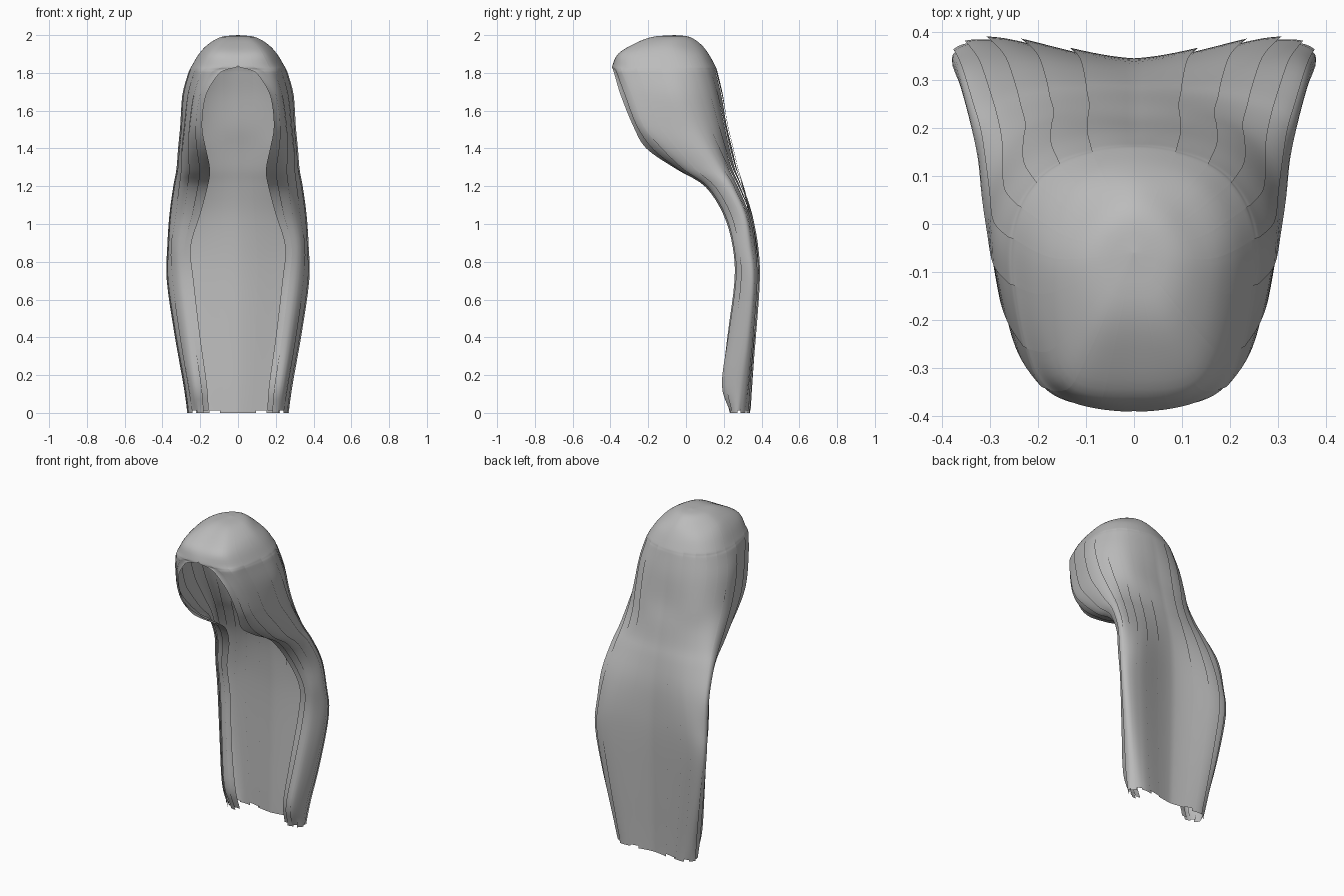
import bpy
from mathutils import Vector

cube = bpy.data.objects.get("Cube")
if cube:
    bpy.data.objects.remove(cube)

# Half cross-sections: z, back y, then x, y of shoulder, side, front, rim
HOOD = [
    (2.00, -.06, 0, -.06, 0, -.06, 0, -.06, 0, -.06),
    (1.99, .02, .06, -.01, .09, -.08, .06, -.17, 0, -.18),
    (1.95, .08, .105, .03, .16, -.09, .11, -.26, 0, -.28),
    (1.90, .12, .148, .07, .207, -.08, .15, -.32, 0, -.36),
    (1.837, .155, .18, .10, .245, -.06, .185, -.325, 0, -.39),
    (1.817, .163, .185, .107, .255, -.055, .20, -.32, .06, -.386),
    (1.79, .17, .19, .115, .265, -.05, .21, -.31, .105, -.378),
    (1.68, .195, .205, .145, .292, -.02, .24, -.26, .17, -.345),
    (1.52, .22, .205, .185, .30, .04, .26, -.20, .19, -.28),
    (1.40, .25, .20, .215, .31, .11, .27, -.10, .17, -.21),
    (1.29, .275, .21, .25, .32, .18, .27, .01, .148, -.05),
]
CAPE = [
    (1.20, .30, .22, .29, .337, .24, .28, .13, .16, .10),
    (1.05, .33, .24, .345, .358, .31, .30, .22, .20, .20),
    (.88, .343, .27, .378, .368, .34, .33, .265, .25, .25),
    (.70, .345, .28, .385, .373, .355, .32, .275, .235, .26),
    (.40, .335, .25, .365, .33, .33, .28, .235, .20, .225),
    (.15, .325, .22, .345, .285, .295, .24, .20, .165, .21),
    (.01, .32, .20, .335, .265, .28, .22, .24, .155, .24),
]


def spline(points, t):
    """Smooth curve through the points, t from 0 to 1."""
    last = len(points) - 1
    t = min(max(t, 0), 1) * last
    i = min(int(t), last - 1)
    f = t - i
    b, c = points[i], points[i + 1]
    a = points[i - 1] if i else b * 2 - c
    d = points[i + 2] if i + 2 <= last else c * 2 - b
    return b + ((c - a) + ((a * 2 - b * 5 + c * 4 - d) + (b * 3 - a - c * 3 + d) * f) * f) * f / 2


columns = [[], [], [], [], []]
for z, back, *pairs in HOOD + CAPE:
    columns[0].append(Vector((0, back, z)))
    for k in range(4):
        columns[k + 1].append(Vector((pairs[2 * k], pairs[2 * k + 1], z)))


def surface(s, v):
    """Point on the half shell: s runs from back to rim, v from crown to hem."""
    row = [spline(c, v) for c in columns]
    # mirrored neighbours keep the back and the closed brow smooth across the middle
    before = Vector((-row[1].x, row[1].y, row[1].z))
    after = row[4] * 2 - row[3]
    closed = min(max(1 - row[4].x / .1, 0), 1)
    after.y += (row[3].y - after.y) * closed
    return spline([before] + row + [after], (1 + 4 * s) / 6)


def lapped(s, v, lift):
    """Surface point raised along the outward normal."""
    e = .004
    ds = surface(min(s + e, 1), v) - surface(max(s - e, 0), v)
    dv = surface(s, min(v + e, 1)) - surface(s, max(v - e, 0))
    p = surface(s, v) + ds.cross(dv).normalized() * lift
    p.x = max(p.x, 0)
    if s in (0, 1) and p.x < .002:
        p.x = 0
    return p


# Overlapping lengthwise locks: one edge raised, the other tucked under its neighbour
BOUNDS = [0, .11, .2, .29, .38, .47, .57, .68, .79, .9, 1]
ROWS, ACROSS = 68, 6
LAP, TUCK, UNDER = .006, .002, .025
verts, faces = [], []
for n, (lo, hi) in enumerate(zip(BOUNDS, BOUNDS[1:])):
    base = len(verts)
    for j in range(ROWS + 1):
        v = j / ROWS
        # locks blend into a smooth crown
        fade = min(max((v - .25) / .2, 0), 1)
        lap = LAP * fade if hi < 1 else 0
        tuck = TUCK * fade if lo > 0 else 0
        start = max(lo - UNDER * fade, 0)
        for i in range(ACROSS + 1):
            f = i / ACROSS
            s = hi if i == ACROSS else start + (hi - start) * f
            p = lapped(s, v, lap * f - tuck * (1 - f))
            if j == ROWS:
                p.z = .012 * (n % 2)      # ragged hem
            verts.append(p)
    for j in range(ROWS):
        for i in range(ACROSS):
            a = base + j * (ACROSS + 1) + i
            b = a + ACROSS + 1
            faces.append((a, a + 1, b + 1, b))

grey = bpy.data.materials.new("plain grey")
grey.use_nodes = True
grey.diffuse_color = (.5, .5, .5, 1)
grey.node_tree.nodes["Principled BSDF"].inputs["Base Color"].default_value = (.5, .5, .5, 1)

mesh = bpy.data.meshes.new("long_hair")
mesh.from_pydata(verts, [], faces)
mesh.materials.append(grey)
hair = bpy.data.objects.new("long_hair", mesh)
bpy.context.collection.objects.link(hair)

mirror = hair.modifiers.new("both_sides", 'MIRROR')
mirror.use_axis[0] = True
mirror.merge_threshold = .0005

bpy.context.view_layer.objects.active = hair
hair.select_set(True)
bpy.ops.object.shade_smooth()
